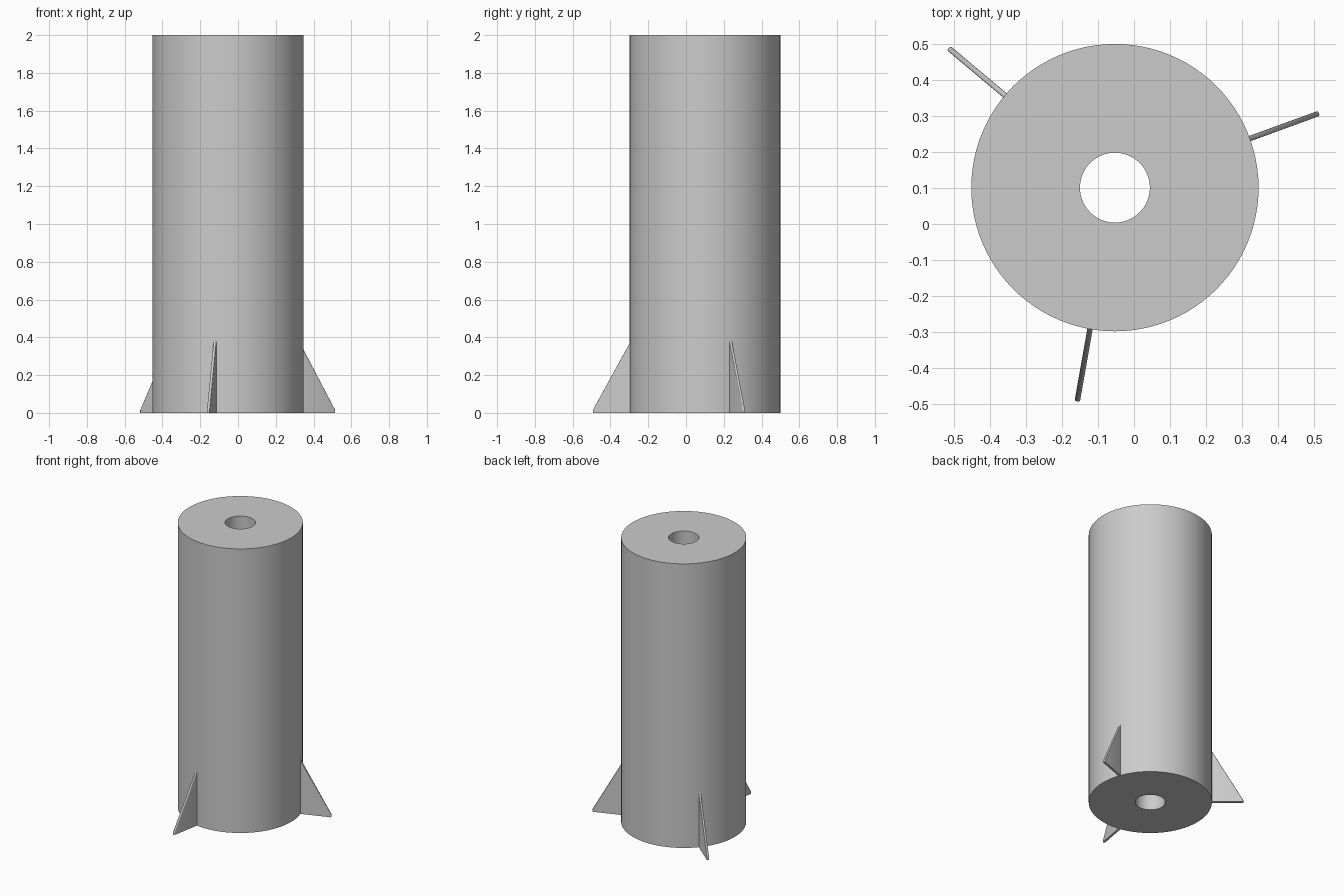
import bpy, bmesh, math
from mathutils import Matrix, Vector

if "Cube" in bpy.data.objects:
    bpy.data.objects.remove(bpy.data.objects["Cube"], do_unlink=True)

CENTRE = Vector((-0.053, 0.101, 0))
OUTER, BORE, HEIGHT = 0.399, 0.097, 2.0
FIN_REACH, FIN_HEIGHT, FIN_THICK = 0.603, 0.38, 0.015

grey = bpy.data.materials.new("plain grey")
grey.use_nodes = True
colour = (0.6, 0.6, 0.6, 1)
grey.diffuse_color = colour
grey.node_tree.nodes["Principled BSDF"].inputs["Base Color"].default_value = colour


def add_object(name, bm):
    bmesh.ops.recalc_face_normals(bm, faces=bm.faces)
    mesh = bpy.data.meshes.new(name)
    bm.to_mesh(mesh)
    bm.free()
    mesh.materials.append(grey)
    obj = bpy.data.objects.new(name, mesh)
    bpy.context.collection.objects.link(obj)
    obj.location = CENTRE
    return obj


def smooth(obj):
    bpy.ops.object.select_all(action='DESELECT')
    obj.select_set(True)
    bpy.context.view_layer.objects.active = obj
    bpy.ops.object.shade_smooth_by_angle(angle=math.radians(30))


# Tube body: a rectangular wall section spun around the axis
bm = bmesh.new()
section = [(BORE, 0), (OUTER, 0), (OUTER, HEIGHT), (BORE, HEIGHT)]
verts = [bm.verts.new((r, 0, z)) for r, z in section]
edges = [bm.edges.new((verts[i], verts[(i + 1) % 4])) for i in range(4)]
bmesh.ops.spin(bm, geom=verts + edges, cent=(0, 0, 0), axis=(0, 0, 1),
               angle=math.tau, steps=96, use_merge=True)
bmesh.ops.remove_doubles(bm, verts=bm.verts, dist=0.0001)
smooth(add_object("tube_body", bm))

# Three triangular fins with rounded sloping edges
for i, name in enumerate(("left_fin", "right_fin", "front_fin")):
    bm = bmesh.new()
    root = OUTER - 0.01
    outline = [(root, 0), (FIN_REACH, 0), (FIN_REACH, 0.015),
               (OUTER, FIN_HEIGHT), (root, FIN_HEIGHT)]
    face = bm.faces.new([bm.verts.new((r, -FIN_THICK / 2, z)) for r, z in outline])
    side = bmesh.ops.extrude_face_region(bm, geom=[face])["geom"]
    bmesh.ops.translate(bm, vec=(0, FIN_THICK, 0),
                        verts=[v for v in side if isinstance(v, bmesh.types.BMVert)])
    rim = [e for e in bm.edges
           if abs(e.verts[0].co.y - e.verts[1].co.y) < 0.001
           and max(v.co.x for v in e.verts) > OUTER + 0.01
           and max(v.co.z for v in e.verts) > 0.005]
    bmesh.ops.bevel(bm, geom=rim, offset=0.005, segments=3, profile=0.5, affect='EDGES')
    bm.transform(Matrix.Rotation(math.radians(20 + 120 * i), 4, 'Z'))
    smooth(add_object(name, bm))
